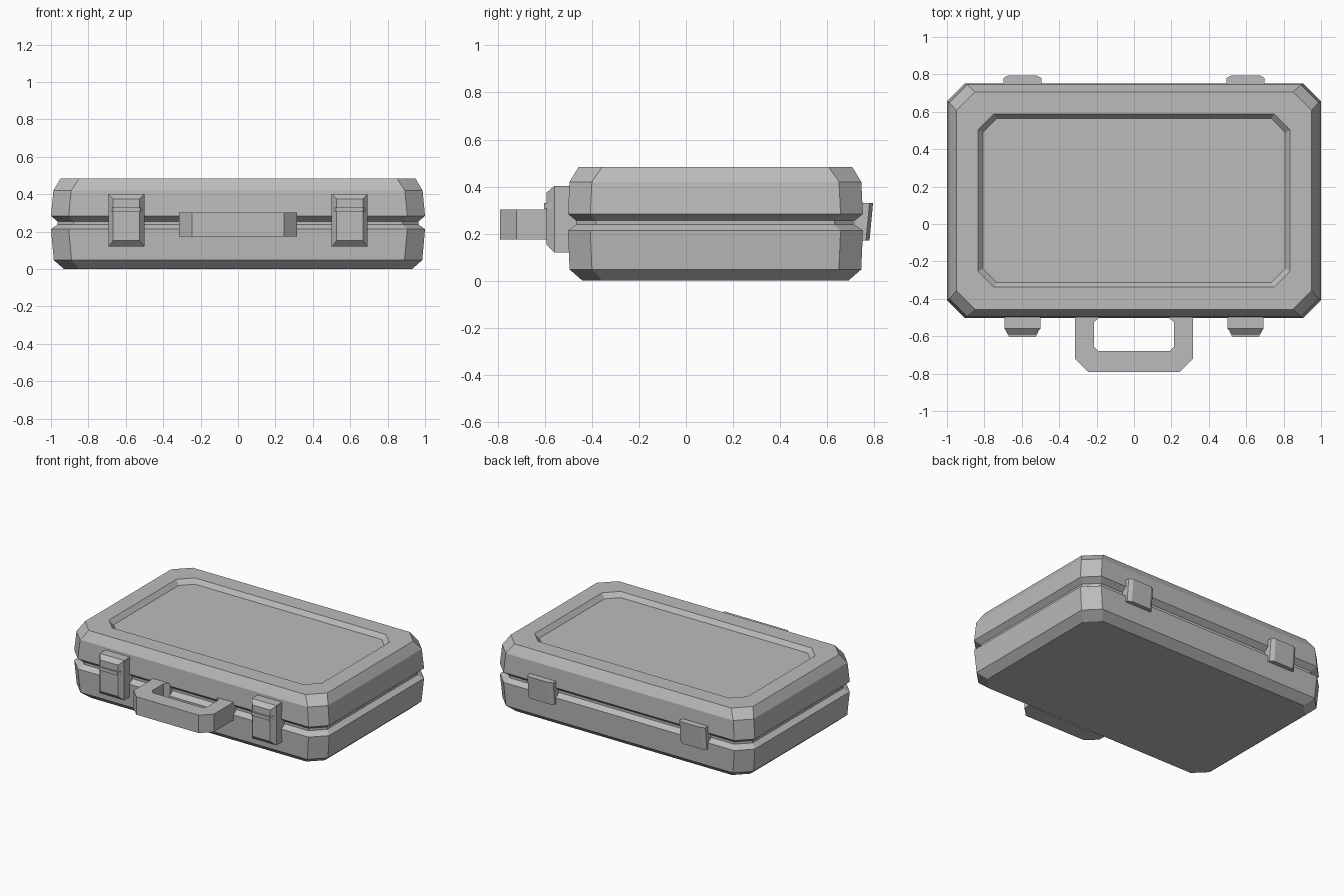
import bpy, bmesh

cube = bpy.data.objects.get("Cube")
if cube:
    bpy.data.objects.remove(cube, do_unlink=True)

grey = bpy.data.materials.new("case grey")
grey.use_nodes = True
grey.diffuse_color = (0.5, 0.5, 0.5, 1)
grey.node_tree.nodes["Principled BSDF"].inputs["Base Color"].default_value = (0.5, 0.5, 0.5, 1)


def loft(name, rings):
    """Join equal-length loops of points into a closed solid."""
    bm = bmesh.new()
    loops = [[bm.verts.new(p) for p in ring] for ring in rings]
    n = len(loops[0])
    for a, b in zip(loops, loops[1:]):
        for i in range(n):
            j = (i + 1) % n
            bm.faces.new((a[i], a[j], b[j], b[i]))
    bm.faces.new(loops[0][::-1])
    bm.faces.new(loops[-1])
    bmesh.ops.recalc_face_normals(bm, faces=bm.faces)
    mesh = bpy.data.meshes.new(name)
    bm.to_mesh(mesh)
    bm.free()
    mesh.materials.append(grey)
    obj = bpy.data.objects.new(name, mesh)
    bpy.context.collection.objects.link(obj)
    return obj


def octagon(hx, hy, cut, z, cy=0.125, cx=0):
    """Rectangle with cut corners, lying flat at height z."""
    pts = [(hx, cut - hy), (hx, hy - cut), (hx - cut, hy), (cut - hx, hy),
           (-hx, hy - cut), (-hx, cut - hy), (cut - hx, -hy), (hx - cut, -hy)]
    return [(cx + x, cy + y, z) for x, y in pts]


# Case: lower shell, parting groove, upper shell and the sunken lid panel
case_rings = [
    (0.93, 0.565, 0.085, 0.0), (0.985, 0.62, 0.095, 0.048),
    (1.0, 0.627, 0.095, 0.213), (0.965, 0.592, 0.085, 0.238),
    (0.965, 0.592, 0.085, 0.255), (1.0, 0.627, 0.095, 0.284),
    (0.987, 0.62, 0.095, 0.42), (0.95, 0.582, 0.1, 0.483),
    (0.835, 0.463, 0.085, 0.483), (0.808, 0.439, 0.075, 0.452)]
loft("case", [octagon(*r) for r in case_rings])

for side, label in ((1, "left"), (-1, "right")):
    cx = side * 0.597

    # Latch: block tapering outward to a smaller front face
    def latch_ring(hx, z0, z1, y):
        return [(cx + x, y, z) for x, z in ((-hx, z0), (hx, z0), (hx, z1), (-hx, z1))]
    loft(label + "_latch", [latch_ring(0.096, 0.12, 0.402, -0.46),
                            latch_ring(0.096, 0.12, 0.402, -0.56),
                            latch_ring(0.07, 0.153, 0.375, -0.592)])

    # Latch ridge
    loft(label + "_latch_ridge", [latch_ring(0.088, 0.305, 0.33, -0.57),
                                  latch_ring(0.072, 0.305, 0.33, -0.603)])

    # Hinge: plate with bevelled sides, leaning out toward the top
    def hinge_ring(z, lean):
        pts = ((-0.102, 0.72), (0.102, 0.72), (0.102, 0.765 + lean),
               (0.075, 0.78 + lean), (-0.075, 0.78 + lean), (-0.102, 0.765 + lean))
        return [(cx + x, y, z) for x, y in pts]
    loft(label + "_hinge", [hinge_ring(0.17, 0), hinge_ring(0.33, 0.015)])

# Handle: U-shaped outline with cut corners, extruded upward
half = [(0.185, -0.47), (0.185, -0.5), (0.215, -0.525), (0.215, -0.655), (0.19, -0.68)]
outer = [(0.245, -0.79), (0.315, -0.72), (0.315, -0.47)]
outline = half + [(-x, y) for x, y in half[::-1]]
outline += [(-x, y) for x, y in outer[::-1]] + outer
loft("handle", [[(x, y, z) for x, y in outline] for z in (0.175, 0.302)])
